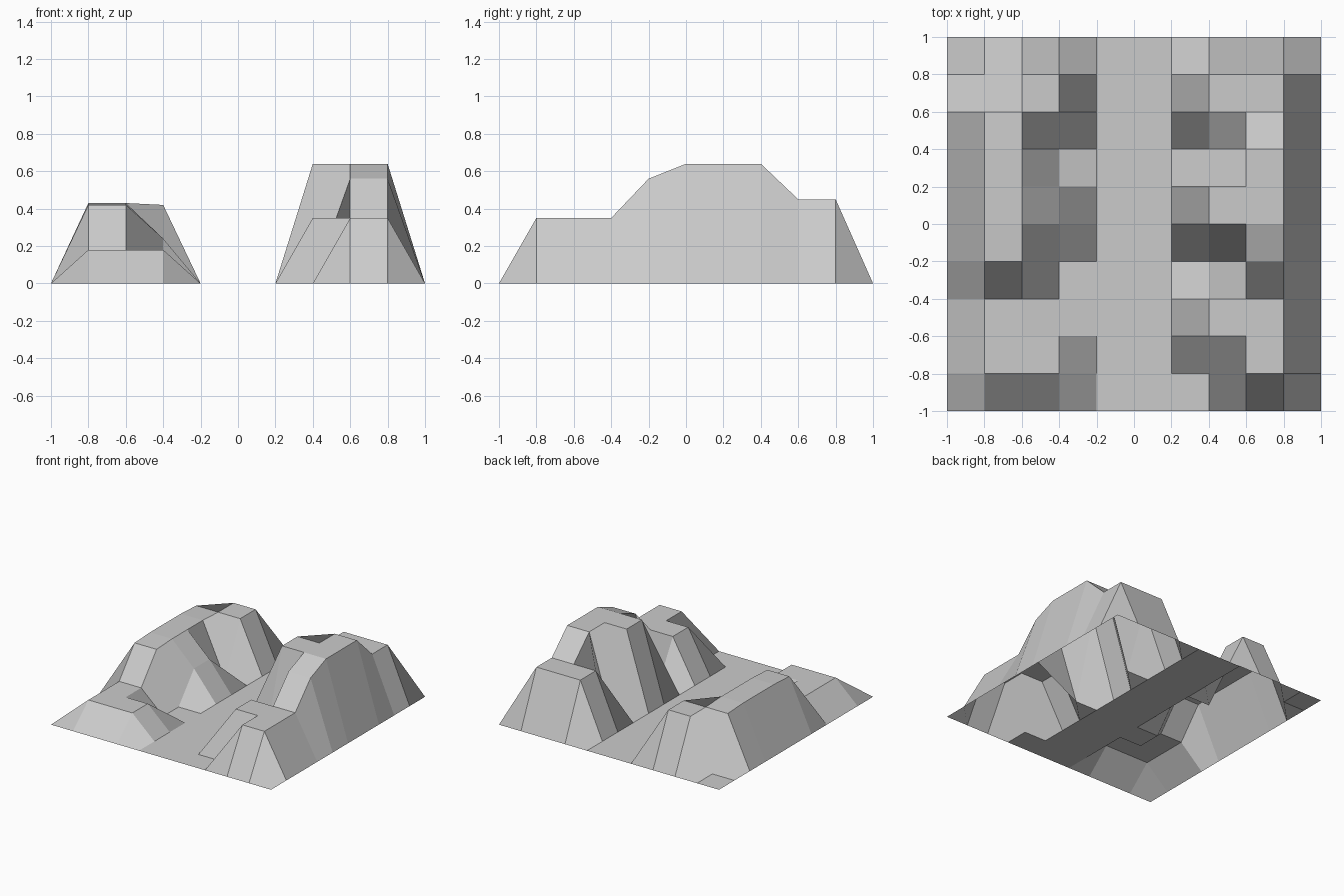
import bpy, bmesh

if "Cube" in bpy.data.objects:
    bpy.data.objects.remove(bpy.data.objects["Cube"])

# Terrain tile: a 10 x 10 sheet with a flat valley between two ridges
N, CELL = 10, 0.2

# Ridge heights along y, from y = -0.8 to y = 0.8
LEFT_RIDGE = [.18, .18, .18, .42, .43, .43, .43, .42, .42]
RIGHT_RIDGE = [.35, .35, .35, .56, .64, .64, .64, .45, .45]

# Inner slopes facing the valley, with notches cut to the ground
LEFT_SLOPE = [.18, .18, 0, 0, .24, .24, 0, .42, .42]
RIGHT_SLOPE = [0, .35, .35, 0, .64, .64, 0, .45, .45]

# The outer left crest drops to the ground at its back corner
LEFT_OUTER = LEFT_RIDGE[:-1] + [0]

COLUMNS = {1: LEFT_OUTER, 2: LEFT_RIDGE, 3: LEFT_SLOPE,
           7: RIGHT_SLOPE, 8: RIGHT_RIDGE, 9: RIGHT_RIDGE}


def height(i, j):
    """Height at grid point; the border and valley stay at ground level."""
    return COLUMNS[i][j - 1] if i in COLUMNS and 0 < j < N else 0


# Flat-shaded open sheet
bm = bmesh.new()
grid = [[bm.verts.new((i * CELL - 1, j * CELL - 1, height(i, j)))
         for j in range(N + 1)] for i in range(N + 1)]
for i in range(N):
    for j in range(N):
        bm.faces.new((grid[i][j], grid[i + 1][j],
                      grid[i + 1][j + 1], grid[i][j + 1]))
mesh = bpy.data.meshes.new("valley_terrain")
bm.to_mesh(mesh)
bm.free()
bpy.context.collection.objects.link(bpy.data.objects.new("valley_terrain", mesh))
